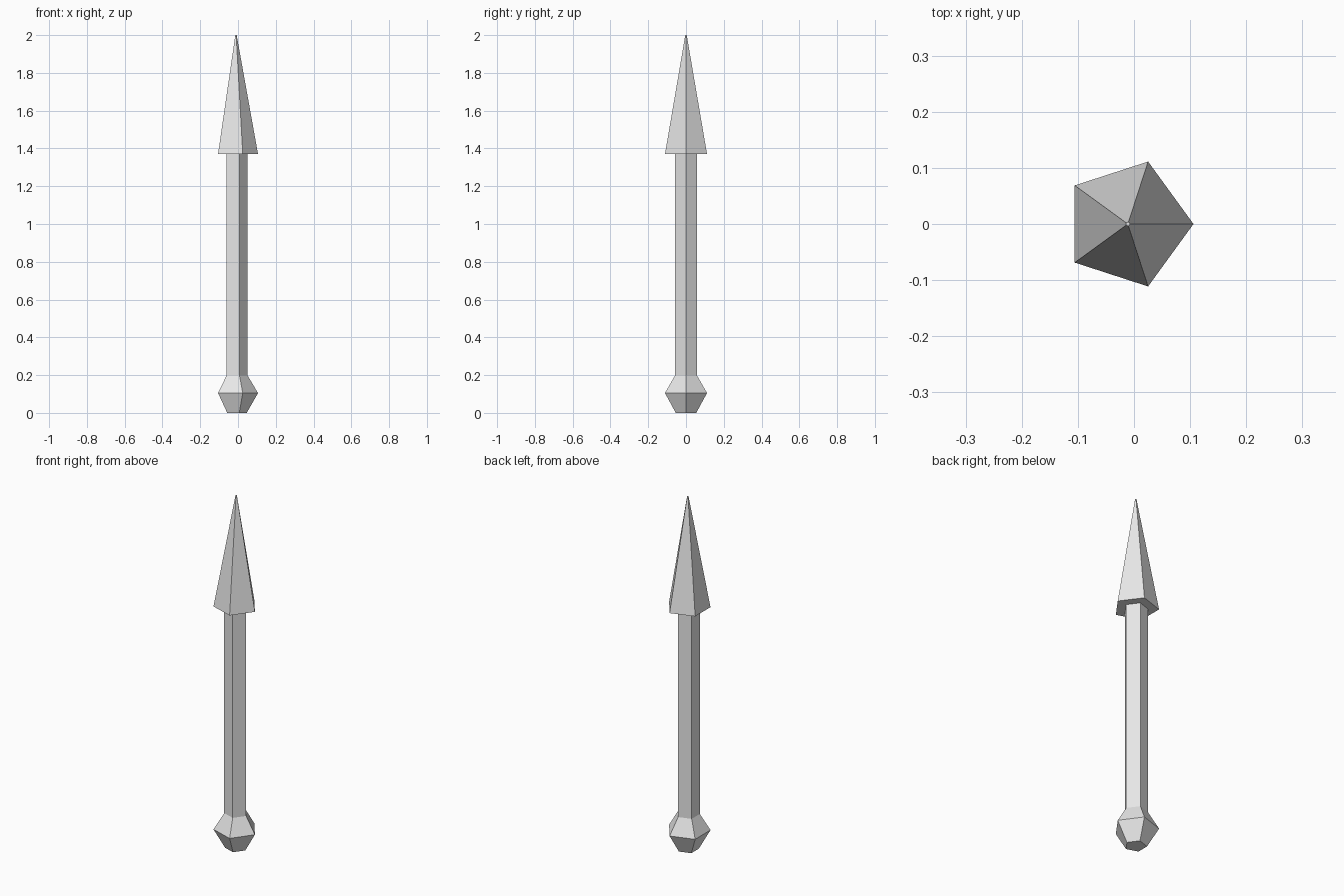
import bpy, bmesh, math

if "Cube" in bpy.data.objects:
    bpy.data.objects.remove(bpy.data.objects["Cube"], do_unlink=True)

SIDES = 5
AXIS_X = -0.011
SHAFT_R = 0.062
WIDE_R = 0.117

grey = bpy.data.materials.new("pale grey metal")
grey.use_nodes = True
grey.diffuse_color = (0.8, 0.8, 0.8, 1)
grey.node_tree.nodes["Principled BSDF"].inputs["Base Color"].default_value = (0.8, 0.8, 0.8, 1)


def turned_part(name, profile, cap_bottom=False, cap_top=False):
    """Sweep (radius, height) points around the axis with flat pentagonal sides."""
    bm = bmesh.new()
    rings = []
    for radius, z in profile:
        angles = [math.tau * i / SIDES for i in range(SIDES)]
        rings.append([bm.verts.new((radius * math.cos(a), radius * math.sin(a), z)) for a in angles])
    for low, high in zip(rings, rings[1:]):
        for i in range(SIDES):
            j = (i + 1) % SIDES
            bm.faces.new((low[i], low[j], high[j], high[i]))
    if cap_bottom:
        bm.faces.new(rings[0][::-1])
    if cap_top:
        bm.faces.new(rings[-1])
    mesh = bpy.data.meshes.new(name)
    bm.to_mesh(mesh)
    bm.free()
    mesh.materials.append(grey)
    part = bpy.data.objects.new(name, mesh)
    part.location.x = AXIS_X
    bpy.context.collection.objects.link(part)
    return part


# Faceted knob at the foot
turned_part("pommel", [(0.057, 0), (WIDE_R, 0.105), (SHAFT_R, 0.197)], cap_bottom=True)
# Straight rod
turned_part("shaft", [(SHAFT_R, 0.197), (SHAFT_R, 1.37)])
# Long point with a flat underside collar
turned_part("spear_head", [(SHAFT_R, 1.37), (WIDE_R, 1.37), (0.004, 2.0)], cap_top=True)
